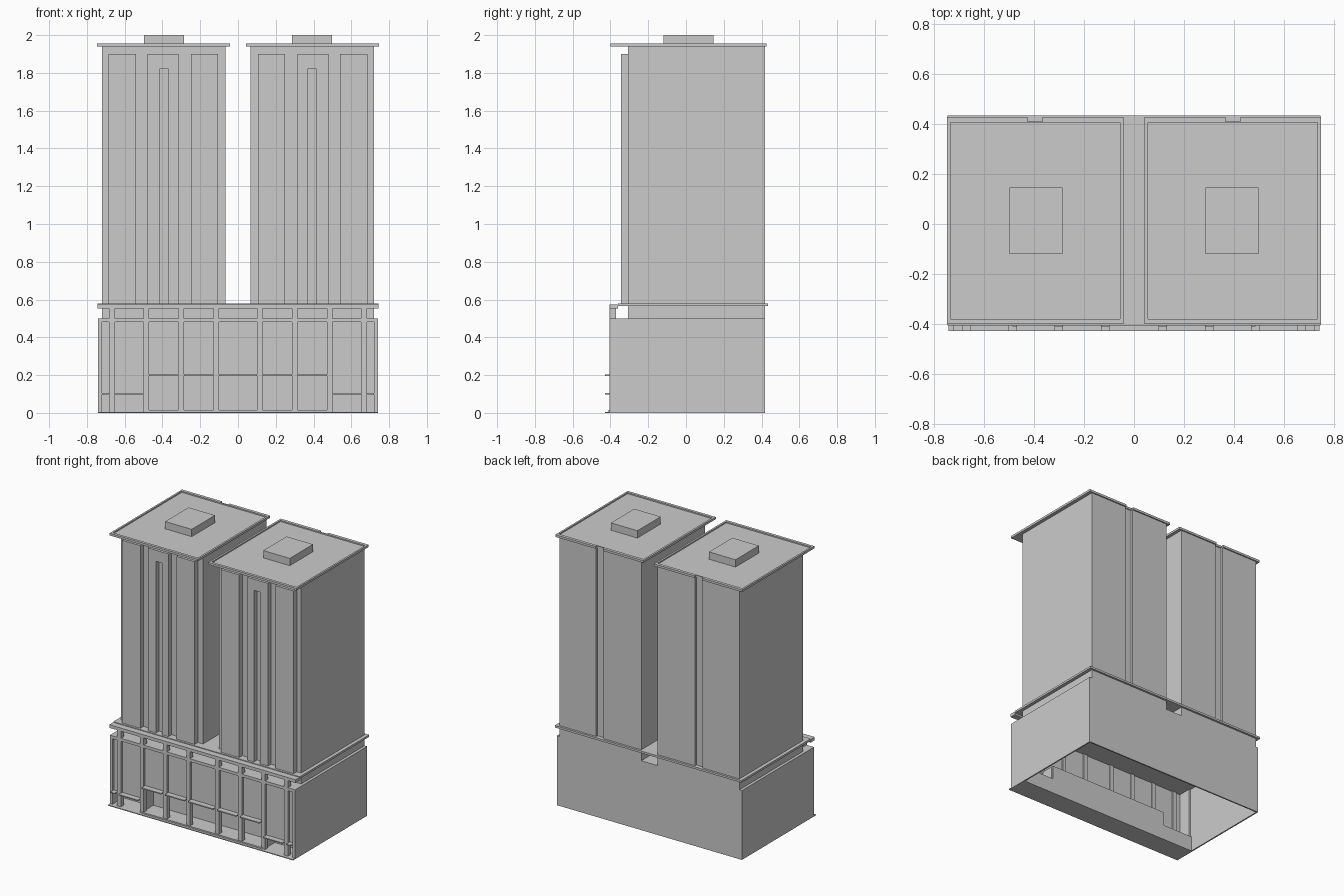
import bpy, bmesh

if "Cube" in bpy.data.objects:
    bpy.data.objects.remove(bpy.data.objects["Cube"])


def prism(name, outline, z0, z1):
    """Vertical extrusion of a plan outline."""
    bm = bmesh.new()
    face = bm.faces.new([bm.verts.new((x, y, z0)) for x, y in outline])
    ext = bmesh.ops.extrude_face_region(bm, geom=[face])
    for v in ext["geom"]:
        if isinstance(v, bmesh.types.BMVert):
            v.co.z = z1
    bmesh.ops.recalc_face_normals(bm, faces=bm.faces)
    me = bpy.data.meshes.new(name)
    bm.to_mesh(me)
    bm.free()
    ob = bpy.data.objects.new(name, me)
    bpy.context.collection.objects.link(ob)
    return ob


def box(name, x0, x1, y0, y1, z0, z1):
    x0, x1 = sorted((x0, x1))
    return prism(name, [(x0, y0), (x1, y0), (x1, y1), (x0, y1)], z0, z1)


def notched(s, xi, xo, y0, y1, depth):
    """Tower plan with a vertical groove in the back."""
    pts = [(xi, y0), (xo, y0), (xo, y1), (0.425, y1), (0.425, y1 - depth),
           (0.365, y1 - depth), (0.365, y1), (xi, y1)]
    return [(s * x, y) for x, y in pts]


def roof(name, s):
    """Roof slab with a sunken deck inside a low parapet."""
    ob = prism(name, notched(s, 0.042, 0.746, -0.40, 0.427, 0.017), 1.94, 1.947)
    x0, x1, y0, y1 = 0.042, 0.746, -0.40, 0.427
    a0, a1, b0, b1 = 0.056, 0.733, -0.38, 0.405
    top = (1.947, 1.956)
    box("parapet_front", s * x0, s * x1, y0, b0, *top)
    prism("parapet_back", notched(s, x0, x1, b1, y1, 0.017), *top)
    box("parapet_inner", s * x0, s * a0, b0, b1, *top)
    box("parapet_outer", s * a1, s * x1, b0, b1, *top)
    return ob


FRONT, WALL, BACK, RECESS = -0.405, -0.388, 0.418, -0.28

for s in (-1, 1):
    # Towers with grooved back
    prism("tower", notched(s, 0.065, 0.72, -0.307, BACK, 0.015), 0.58, 1.94)
    roof("tower_roof", s)
    box("roof_plant_room", s * 0.286, s * 0.498, -0.12, 0.146, 1.947, 2.0)

    # Raised bays on the tower front, the middle one slotted
    for a, b in ((0.105, 0.25), (0.54, 0.685)):
        box("tower_bay", s * a, s * b, -0.344, -0.307, 0.58, 1.9)
    box("slotted_bay_inner", s * 0.315, s * 0.368, -0.344, -0.307, 0.58, 1.9)
    box("slotted_bay_outer", s * 0.415, s * 0.48, -0.344, -0.307, 0.58, 1.9)
    box("slotted_bay_head", s * 0.368, s * 0.415, -0.344, -0.307, 1.82, 1.9)

    # Recessed storey below each tower
    box("neck_storey", s * 0.065, s * 0.72, -0.307, BACK, 0.5, 0.565)

    # Podium side walls and their front returns
    box("podium_side", s * 0.73, s * 0.74, FRONT, BACK, 0, 0.5)
    box("corner_pier", s * 0.72, s * 0.73, FRONT, RECESS, 0, 0.5)

    # Low entrances at the sides
    box("side_front_wall", s * 0.485, s * 0.72, WALL, WALL + 0.01, 0.1, 0.5)
    box("side_entrance_ceiling", s * 0.485, s * 0.73, WALL, RECESS, 0.1, 0.11)
    box("entrance_divider", s * 0.48, s * 0.49, WALL, RECESS, 0, 0.2)
    box("side_entrance_wall", s * 0.485, s * 0.73, RECESS, RECESS + 0.01, 0, 0.11)
    for a, b in ((0.50, 0.655), (0.685, 0.72)):
        box("side_canopy", s * a, s * b, -0.428, WALL, 0.097, 0.104)

    # Columns from the pavement to the podium roof
    for x in (0.115, 0.30, 0.485, 0.667):
        box("column", s * (x - 0.015), s * (x + 0.015), FRONT, -0.37, 0, 0.565)
    for a, b in ((0.13, 0.285), (0.315, 0.47)):
        box("entrance_canopy", s * a, s * b, -0.428, WALL, 0.194, 0.202)

# Podium shell, open underneath
box("podium_back", -0.73, 0.73, BACK - 0.01, BACK, 0, 0.5)
box("podium_terrace", -0.74, 0.74, FRONT, BACK, 0.48, 0.501)
box("podium_front_wall", -0.485, 0.485, WALL, WALL + 0.01, 0.2, 0.48)
box("entrance_ceiling", -0.485, 0.485, WALL, RECESS, 0.2, 0.21)
box("entrance_wall", -0.485, 0.485, RECESS, RECESS + 0.01, 0, 0.21)
box("middle_canopy", -0.1, 0.1, -0.428, WALL, 0.194, 0.202)

# Pavement and entrance step
box("pavement", -0.74, 0.74, -0.428, RECESS, 0, 0.006)
box("entrance_step", -0.485, 0.485, -0.41, RECESS, 0.006, 0.016)

# Podium roof: slab, front beam and the wall closing the gap between necks
box("podium_roof", -0.745, 0.745, -0.36, 0.433, 0.565, 0.58)
box("front_beam", -0.745, 0.745, FRONT, -0.36, 0.552, 0.575)
box("neck_link_wall", -0.065, 0.065, -0.307, -0.29, 0.5, 0.565)
